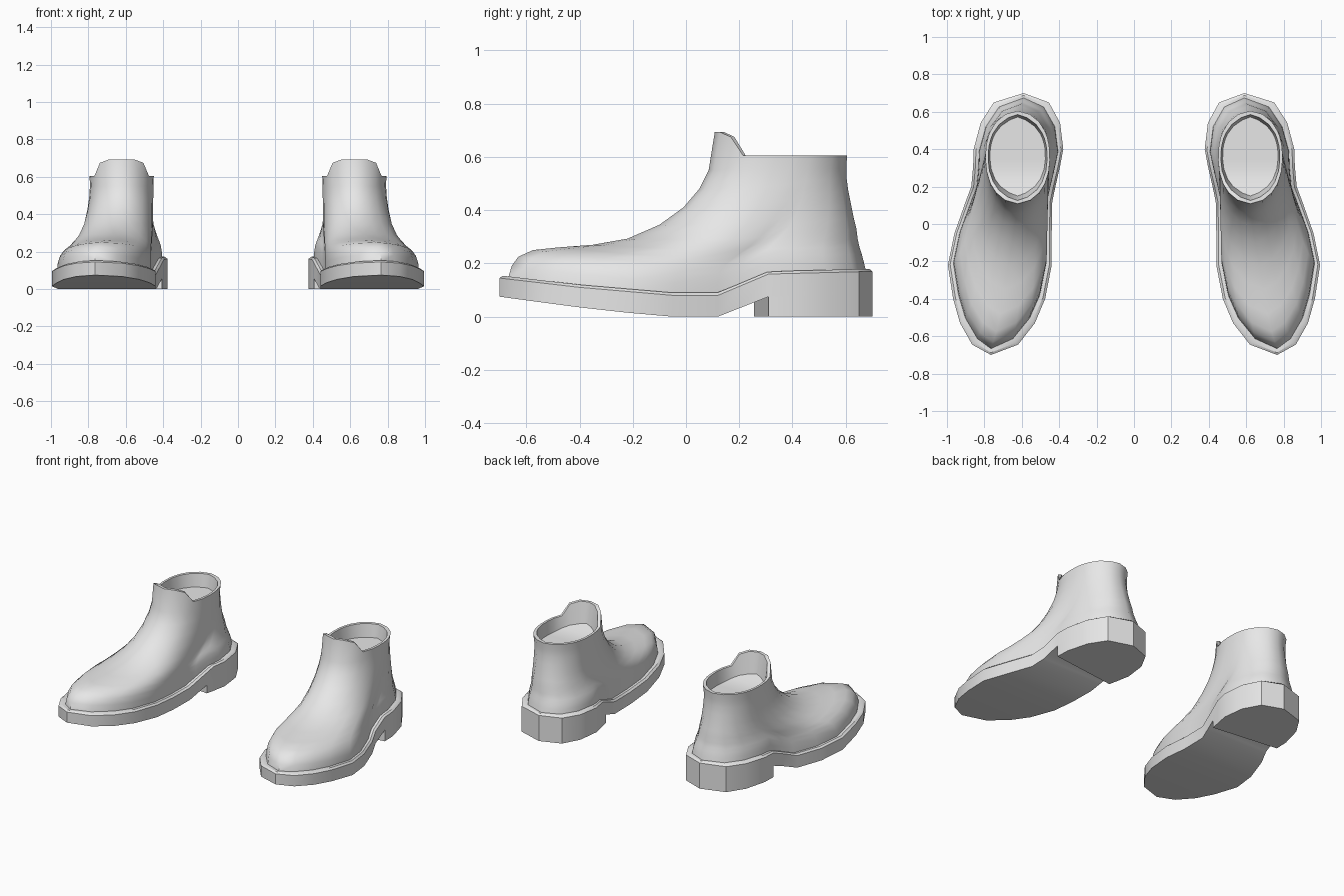
import bpy, bmesh, math

cube = bpy.data.objects.get("Cube")
if cube:
    bpy.data.objects.remove(cube)

grey = bpy.data.materials.new("light_grey")
grey.use_nodes = True
grey.diffuse_color = (0.8, 0.8, 0.8, 1)
grey.node_tree.nodes["Principled BSDF"].inputs["Base Color"].default_value = (0.8, 0.8, 0.8, 1)

# Footprint rows from toe to heel: y, inner x, outer x
ROWS = [(-.645, .62, .865), (-.53, .53, .93), (-.40, .475, .967), (-.22, .44, .995),
        (-.05, .44, .96), (.12, .437, .9), (.20, .42, .87), (.31, .395, .86),
        (.40, .378, .857), (.54, .395, .82), (.65, .455, .75)]
TOE_Y, HEEL_Y, TOE_X, HEEL_X = -.70, .70, .765, .59
SOLE_TOP = [(-.70, .145), (-.4, .11), (-.05, .08), (.12, .08), (.31, .16), (.70, .17)]
SOLE_BOTTOM = [(-.70, .075), (-.5, .048), (-.3, .022), (-.05, 0), (.12, 0), (.315, .077), (.70, .08)]
COLLAR_X, COLLAR_W = .622, .178


def lookup(table, y):
    for (a, p), (b, q) in zip(table, table[1:]):
        if y <= b:
            return p + (q - p) * max(0, (y - a) / (b - a))
    return table[-1][1]


def unit(y):
    return (y - TOE_Y) / (HEEL_Y - TOE_Y)


def dip(s):
    """How far the welt sags below a straight line from toe to heel."""
    y = TOE_Y + s * (HEEL_Y - TOE_Y)
    return .145 + .025 * s - lookup(SOLE_TOP, y)


def ring(yf, yb, inset, blend, height):
    """Loop around the boot: footprint blended into the round collar."""
    def point(s, x):
        return (x, yf + s * (yb - yf), height(s, yf + s * (yb - yf)))

    def side(column, sign):
        pts = []
        for row in ROWS:
            s = unit(row[0])
            collar = COLLAR_X + sign * COLLAR_W * (1 - abs(2 * s - 1) ** 2.3) ** .5
            foot = row[column] - sign * inset
            pts.append(point(s, foot + (collar - inset * sign * .3 - foot) * blend))
        return pts
    toe = point(0, TOE_X + (COLLAR_X - TOE_X) * blend)
    heel = point(1, HEEL_X + (COLLAR_X - HEEL_X) * blend)
    return [toe] + side(2, 1) + [heel] + side(1, -1)[::-1]


def loft(bm, rings):
    """Skin successive loops and close both ends with crosswise strips."""
    loops = [[bm.verts.new(p) for p in r] for r in rings]
    n = len(loops[0])
    for a, b in zip(loops, loops[1:]):
        for i in range(n):
            j = (i + 1) % n
            bm.faces.new((a[i], a[j], b[j], b[i]))
    for loop in (loops[0], loops[-1]):
        half = n // 2
        bm.faces.new((loop[0], loop[1], loop[-1]))
        for i in range(1, half - 1):
            bm.faces.new((loop[i], loop[i + 1], loop[n - i - 1], loop[n - i]))
        bm.faces.new((loop[half - 1], loop[half], loop[half + 1]))


def finish(name, bm, mirror, angle):
    if mirror:
        for v in bm.verts:
            v.co.x = -v.co.x
    bmesh.ops.recalc_face_normals(bm, faces=bm.faces[:])
    mesh = bpy.data.meshes.new(name)
    bm.to_mesh(mesh)
    bm.free()
    mesh.materials.append(grey)
    obj = bpy.data.objects.new(name, mesh)
    bpy.context.collection.objects.link(obj)
    bpy.ops.object.select_all(action='DESELECT')
    obj.select_set(True)
    bpy.context.view_layer.objects.active = obj
    bpy.ops.object.shade_smooth_by_angle(angle=math.radians(angle))


def build_sole(name, mirror):
    bm = bmesh.new()
    rings = [ring(TOE_Y, HEEL_Y, 0, 0, lambda s, y: lookup(SOLE_BOTTOM, y))]
    # Welt: outer wall, small bevel, then a ledge tucked under the upper
    for inset, rise in ((0, 0), (.012, .01), (.045, .01)):
        rings.append(ring(TOE_Y + inset, HEEL_Y - inset, inset, 0,
                          lambda s, y, r=rise: lookup(SOLE_TOP, y) + r))
    loft(bm, rings)
    finish(name, bm, mirror, 35)


def build_heel(name, mirror):
    back = [r for r in ROWS if r[0] > .3]
    inner = lookup([(r[0], r[1]) for r in ROWS], .255)
    outline = [(r[2], r[0]) for r in back] + [(HEEL_X, HEEL_Y)]
    outline += [(r[1], r[0]) for r in reversed(back)] + [(inner, .255)]
    bm = bmesh.new()
    face = bm.faces.new([bm.verts.new((x, y, 0)) for x, y in outline])
    top = bmesh.ops.extrude_face_region(bm, geom=[face])["geom"]
    for v in top:
        if isinstance(v, bmesh.types.BMVert):
            v.co.z = .08
    finish(name, bm, mirror, 35)


# Upper loops: front y, front z, back y, back z, collar blend, sag
UPPER = [(-.668, .145, .676, .17, 0, 1), (-.655, .19, .668, .205, .02, .92),
         (-.63, .225, .66, .235, .09, .85), (-.575, .25, .652, .26, .2, .8),
         (-.48, .26, .645, .29, .35, .72), (-.35, .27, .64, .33, .5, .6),
         (-.22, .293, .63, .37, .65, .5), (-.1, .345, .62, .42, .8, .35),
         (-.01, .41, .61, .47, .9, .2), (.05, .48, .603, .52, .97, .1),
         (.085, .55, .602, .56, 1, 0)]


def rim_height(s, y):
    """Level collar with a raised tab at the front."""
    k = min(1, max(0, (.21 - s) / .13))
    return .605 + .088 * k ** .6


def build_upper(name, mirror):
    rings = []
    for yf, zf, yb, zb, blend, sag in UPPER:
        rings.append(ring(yf, yb, .028, blend,
                          lambda s, y: zf + (zb - zf) * s - sag * dip(s)))
    rings.append(ring(.108, .605, .02, 1, rim_height))
    # Inside of the collar, down to a shallow floor that ramps up in front
    rings.append(ring(.126, .585, .07, 1, rim_height))
    rings.append(ring(.15, .572, .1, 1, lambda s, y: .52 + max(0, .28 - y) * .3))
    bm = bmesh.new()
    loft(bm, rings)
    finish(name, bm, mirror, 55)


for label, mirror in (("left", False), ("right", True)):
    build_sole(label + "_sole", mirror)
    build_heel(label + "_heel", mirror)
    build_upper(label + "_upper", mirror)
